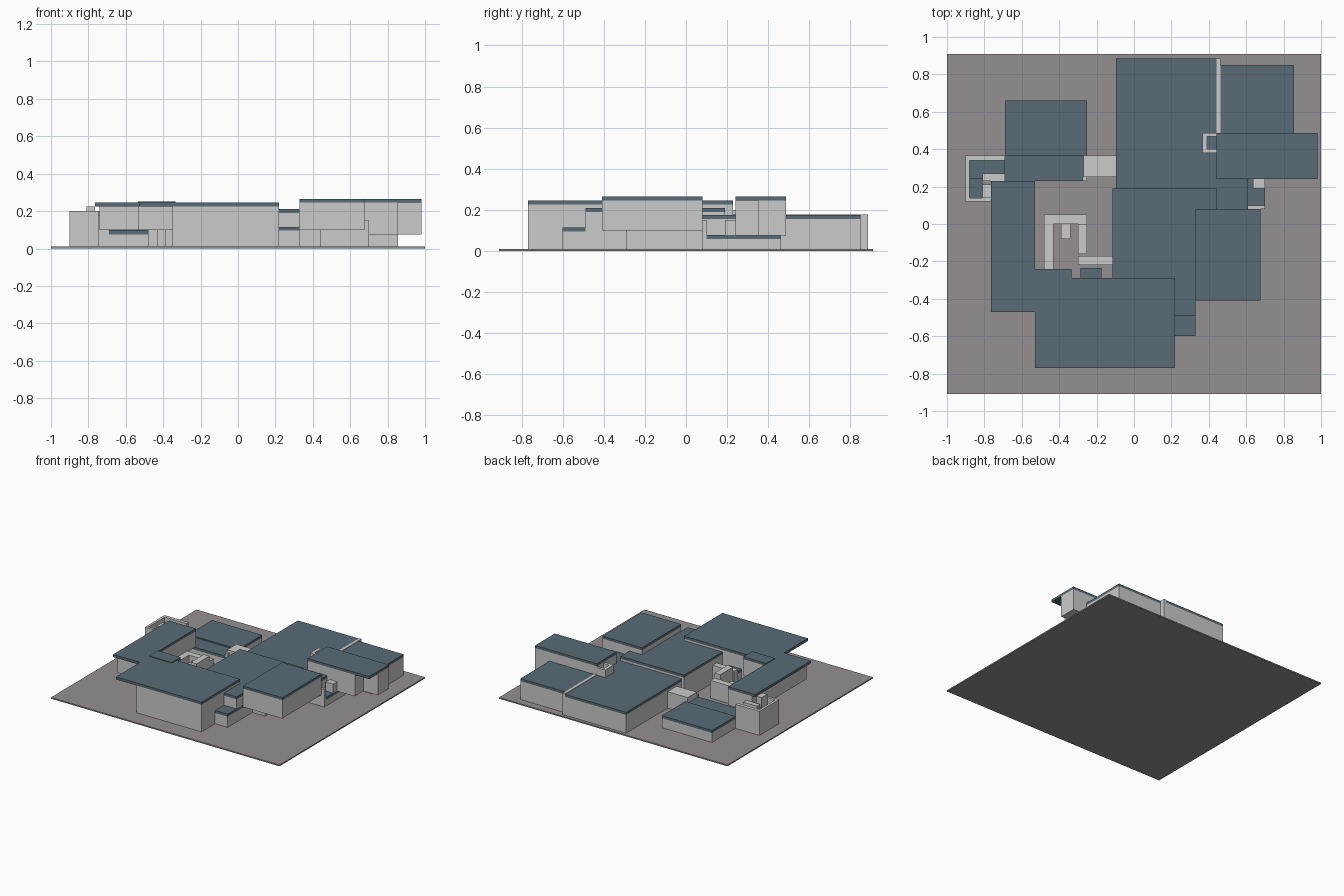
import bpy


def material(name, col):
    m = bpy.data.materials.new(name)
    m.diffuse_color = (*col, 1)
    return m


ROOF = material("slate_roof", (0.10, 0.15, 0.18))
EARTH = material("ground", (0.30, 0.28, 0.29))


def box(name, x0, x1, y0, y1, z0, z1, mat=None):
    v = [(x, y, z) for z in (z0, z1) for x, y in ((x0, y0), (x1, y0), (x1, y1), (x0, y1))]
    f = [(3, 2, 1, 0), (4, 5, 6, 7), (0, 1, 5, 4), (1, 2, 6, 5), (2, 3, 7, 6), (3, 0, 4, 7)]
    me = bpy.data.meshes.new(name)
    me.from_pydata(v, [], f)
    if mat:
        me.materials.append(mat)
    ob = bpy.data.objects.new(name, me)
    bpy.context.collection.objects.link(ob)


def block(name, roof, wall, z0, top, t=0.02):
    """Flat-roofed volume: wall footprint and roof footprint as (x0, x1, y0, y1)."""
    box(name + "_walls", *(wall or roof), z0, top - t)
    box(name + "_roof", *roof, top - t, top, ROOF)


box("ground", -1, 1, -0.91, 0.91, 0, 0.01, EARTH)

# front hall with carport roof to the left
block("front_hall", (-0.53, 0.22, -0.77, -0.29), (-0.35, 0.22, -0.77, -0.29), 0.01, 0.245)
# raised left wing, open below
block("left_wing", (-0.765, -0.53, -0.47, 0.23), (-0.74, -0.53, -0.45, 0.23), 0.1, 0.245)
# central hall and the links beside it
block("central_hall", (-0.115, 0.44, -0.29, 0.19), None, 0.01, 0.21)
block("front_link", (0.22, 0.33, -0.49, -0.29), None, 0.01, 0.21)
block("front_porch", (0.22, 0.33, -0.60, -0.30), None, 0.01, 0.115)
# raised right wings, open below
block("right_wing", (0.33, 0.675, -0.41, 0.08), None, 0.1, 0.265)
block("rear_right_wing", (0.44, 0.98, 0.24, 0.487), (0.44, 0.855, 0.24, 0.487), 0.075, 0.265)
box("rear_right_bay", 0.855, 0.98, 0.35, 0.487, 0.075, 0.245)
# rear halls and the parapet between them
block("rear_hall", (-0.095, 0.44, 0.19, 0.885), None, 0.01, 0.175)
block("rear_right_hall", (0.46, 0.855, 0.487, 0.85), (0.46, 0.855, 0.46, 0.85), 0.01, 0.175)
box("rear_parapet", 0.44, 0.462, 0.487, 0.885, 0.01, 0.178)
# stair turret on the rear hall
for i, r in enumerate([(0.365, 0.39, 0.38, 0.487), (0.39, 0.44, 0.38, 0.402), (0.39, 0.44, 0.468, 0.487)]):
    box(f"turret_wall_{i}", *r, 0.15, 0.235)
box("turret_floor", 0.39, 0.44, 0.402, 0.468, 0.175, 0.2, ROOF)
# right link and low entrance
block("right_link", (0.44, 0.61, 0.08, 0.24), None, 0.01, 0.175)
block("low_entrance", (0.61, 0.70, 0.10, 0.46), None, 0.01, 0.078)
box("entrance_front_wall", 0.61, 0.70, 0.08, 0.10, 0.01, 0.15)
box("entrance_pier", 0.635, 0.70, 0.19, 0.24, 0.01, 0.15)
# low rear-left pavilion
block("pavilion", (-0.69, -0.25, 0.365, 0.66), None, 0.01, 0.105)
block("pavilion_link", (-0.69, -0.27, 0.23, 0.365), None, 0.01, 0.095)
box("passage", -0.27, -0.095, 0.25, 0.365, 0.01, 0.14)
box("passage_step", -0.275, -0.25, 0.23, 0.25, 0.01, 0.12)
# walled terrace at far left
for i, r in enumerate([(-0.90, -0.69, 0.34, 0.367), (-0.90, -0.88, 0.12, 0.34),
                       (-0.88, -0.745, 0.12, 0.14)]):
    box(f"terrace_wall_{i}", *r, 0.01, 0.2)
block("terrace_rear", (-0.88, -0.69, 0.24, 0.34), None, 0.01, 0.16)
block("terrace_front", (-0.88, -0.81, 0.14, 0.24), None, 0.01, 0.14)
box("terrace_screen", -0.81, -0.765, 0.14, 0.21, 0.01, 0.225)
box("terrace_ledge", -0.81, -0.69, 0.23, 0.27, 0.01, 0.18)
# courtyard walls and canopies
for i, (r, h) in enumerate([((-0.48, -0.43, -0.24, 0.05), 0.15), ((-0.43, -0.25, 0.0, 0.05), 0.15),
                            ((-0.39, -0.34, -0.08, 0.0), 0.12), ((-0.30, -0.25, -0.16, 0.0), 0.19),
                            ((-0.30, -0.115, -0.22, -0.17), 0.15)]):
    box(f"courtyard_wall_{i}", *r, 0.01, h)
block("courtyard_canopy_left", (-0.535, -0.335, -0.35, -0.24), None, 0.1, 0.25)
block("courtyard_canopy_right", (-0.285, -0.175, -0.29, -0.235), None, 0.01, 0.12)
